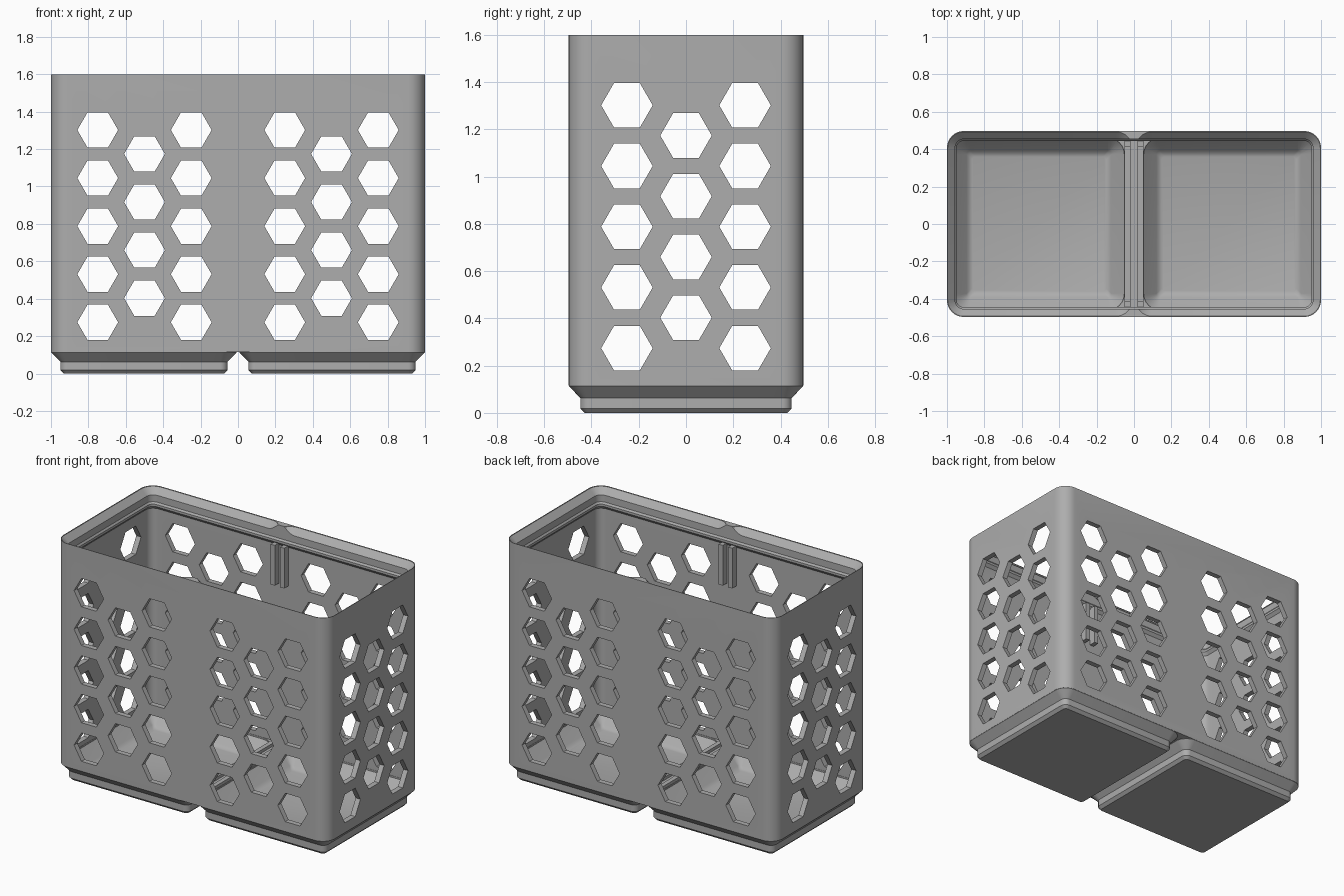
import bpy, bmesh, math

if "Cube" in bpy.data.objects:
    bpy.data.objects.remove(bpy.data.objects["Cube"], do_unlink=True)

grey = bpy.data.materials.new("plain grey")
grey.use_nodes = True
grey.diffuse_color = (0.42, 0.42, 0.42, 1)
grey.node_tree.nodes["Principled BSDF"].inputs["Base Color"].default_value = (0.42, 0.42, 0.42, 1)

HALF_Y, RADIUS, SEGS = 0.497, 0.09, 8


def finish(name, bm):
    bmesh.ops.recalc_face_normals(bm, faces=bm.faces)
    mesh = bpy.data.meshes.new(name)
    bm.to_mesh(mesh)
    bm.free()
    mesh.materials.append(grey)
    obj = bpy.data.objects.new(name, mesh)
    bpy.context.collection.objects.link(obj)
    return obj


def ring(x0, x1, half_y, r, z):
    """Rounded rectangle outline at height z."""
    pts = []
    for i, (cx, cy) in enumerate([(x1 - r, half_y - r), (x0 + r, half_y - r),
                                  (x0 + r, r - half_y), (x1 - r, r - half_y)]):
        for k in range(SEGS + 1):
            a = (i + k / SEGS) * math.pi / 2
            pts.append((cx + r * math.cos(a), cy + r * math.sin(a), z))
    return pts


def loft(name, x0, x1, profile, half_y=HALF_Y):
    """Closed solid through rounded rectangles; profile holds (height, inset)."""
    bm = bmesh.new()
    rings = [[bm.verts.new(p) for p in
              ring(x0 + d, x1 - d, half_y - d, max(RADIUS - d, 0.02), z)] for z, d in profile]
    for low, high in zip(rings, rings[1:]):
        for i in range(len(low)):
            j = (i + 1) % len(low)
            bm.faces.new((low[i], low[j], high[j], high[i]))
    bm.faces.new(rings[0])
    bm.faces.new(rings[-1])
    return finish(name, bm)


def box(name, x0, x1, y0, y1, z0, z1):
    bm = bmesh.new()
    bmesh.ops.create_cube(bm, size=1)
    for v in bm.verts:
        v.co = (x1 if v.co.x > 0 else x0, y1 if v.co.y > 0 else y0, z1 if v.co.z > 0 else z0)
    return finish(name, bm)


def hex_cutters(name, centres, along_x):
    """Hexagonal prisms through the whole body, points to the sides."""
    bm = bmesh.new()
    for c, z in centres:
        ends = []
        for depth in (-1.2, 1.2):
            pts = [(c + 0.109 * math.cos(k * math.pi / 3), z + 0.109 * math.sin(k * math.pi / 3))
                   for k in range(6)]
            ends.append([bm.verts.new((depth, u, w) if along_x else (u, depth, w)) for u, w in pts])
        a, b = ends
        for k in range(6):
            bm.faces.new((a[k], a[k - 1], b[k - 1], b[k]))
        bm.faces.new(a)
        bm.faces.new(b)
    return finish(name, bm)


def boolean(target, tool, operation):
    mod = target.modifiers.new(operation, "BOOLEAN")
    mod.operation, mod.object, mod.solver = operation, tool, "EXACT"
    bpy.context.view_layer.objects.active = target
    bpy.ops.object.modifier_apply(modifier=mod.name)
    bpy.data.objects.remove(tool, do_unlink=True)


# Outer body with one stepped foot under each half
basket = loft("basket", -1, 1, [(0.115, 0), (1.6, 0)])
cells = [(-1, -0.006), (0.006, 1)]
for x0, x1 in cells:
    foot = loft("foot", x0, x1, [(0, 0.069), (0.019, 0.05), (0.063, 0.05), (0.113, 0.001), (0.13, 0.001)])
    boolean(basket, foot, "UNION")

# Main cavity, with the overhanging lip near the top
cavity = loft("cavity", -1, 1, [(0.15, 0.035), (1.465, 0.035), (1.485, 0.052),
                                (1.5, 0.052), (1.512, 0.043), (1.62, 0.043)])
boolean(basket, cavity, "DIFFERENCE")

# Sloped floor wells and the chamfered rim seat of each half
for x0, x1 in [(-0.965, -0.05), (0.05, 0.965)]:
    well = loft("well", x0, x1, [(0.045, 0.1), (0.052, 0.083), (0.065, 0.07), (0.14, 0.002), (0.2, 0.002)], 0.462)
    boolean(basket, well, "DIFFERENCE")
for x0, x1 in cells:
    seat = loft("rim_seat", x0, x1, [(1.53, 0.07), (1.597, 0.004), (1.62, 0.004)])
    boolean(basket, seat, "DIFFERENCE")

# Honeycomb openings
column = [(u, 1.302 - 0.257 * i) for u in (-0.25, 0.25) for i in range(5)]
column += [(0, 1.174 - 0.257 * i) for i in range(4)]
boolean(basket, hex_cutters("side_holes", column, True), "DIFFERENCE")
both = [(u + s, z) for s in (-0.5, 0.5) for u, z in column]
boolean(basket, hex_cutters("front_holes", both, False), "DIFFERENCE")

# Divider slot: rails on the floor ridge and short guides under the rim
parts = [basket]
for side, s in (("left", 1), ("right", -1)):
    xa, xb = sorted((s * 0.02, s * 0.05))
    parts.append(box(side + "_floor_rail", xa, xb, -0.455, 0.455, 0.14, 0.17))
    for end, e in (("front", -1), ("back", 1)):
        ya, yb = sorted((e * 0.415, e * 0.475))
        parts.append(box(f"{end}_{side}_guide", xa, xb, ya, yb, 1.21, 1.478))

bpy.ops.object.select_all(action="DESELECT")
for obj in parts:
    obj.select_set(True)
bpy.context.view_layer.objects.active = basket
bpy.ops.object.shade_smooth_by_angle(angle=math.radians(25))
